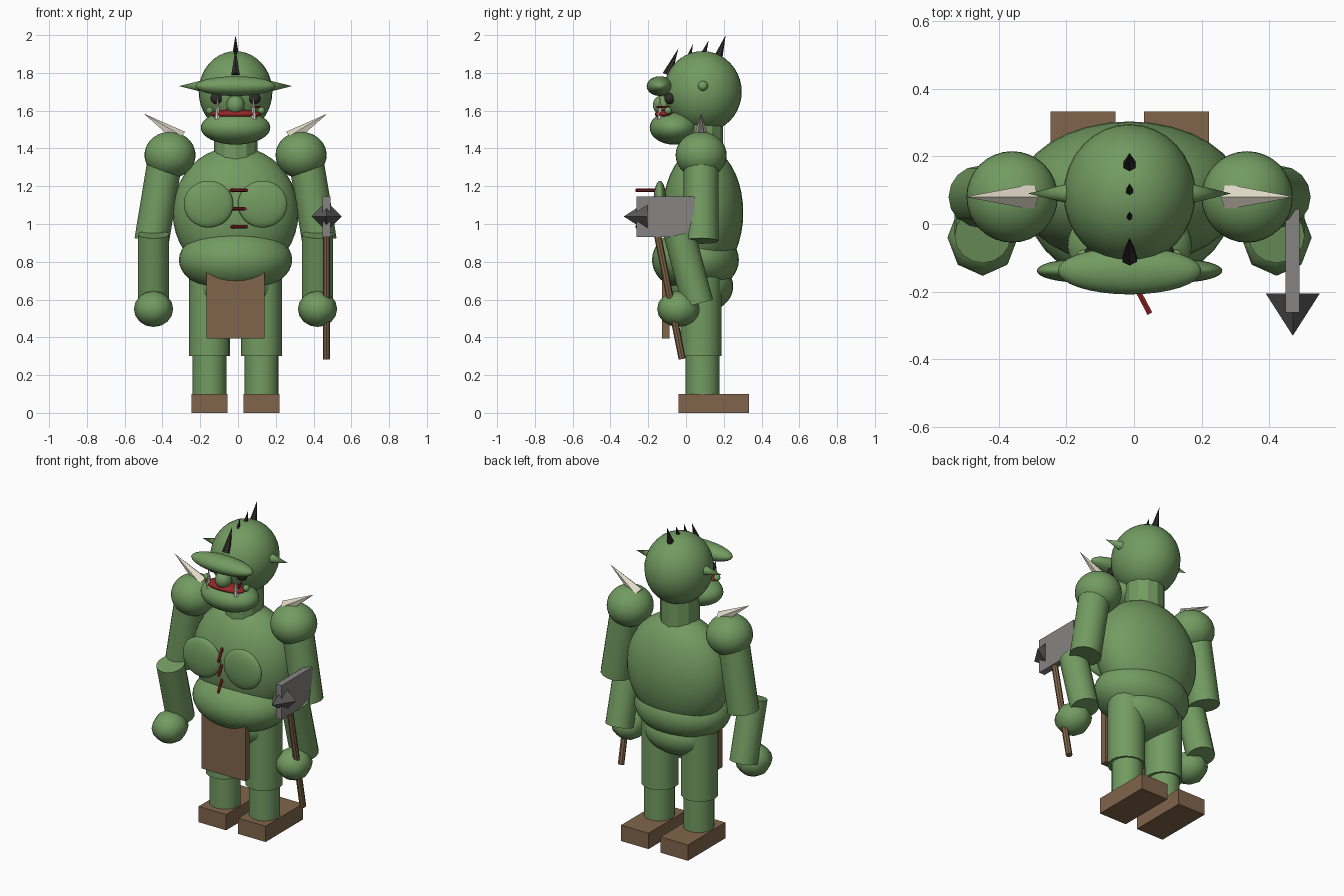
import bpy, math
from mathutils import Vector

CX = -0.013  # body centre line


def material(name, rgb):
    m = bpy.data.materials.new(name)
    m.diffuse_color = (*rgb, 1)
    return m


SKIN = material("green_skin", (0.17, 0.33, 0.12))
BROWN = material("leather", (0.22, 0.13, 0.07))
RED = material("red", (0.3, 0.02, 0.02))
BONE = material("bone", (0.75, 0.7, 0.58))
DARK = material("dark", (0.03, 0.025, 0.025))
STEEL = material("steel", (0.24, 0.23, 0.22))
IRON = material("iron", (0.1, 0.1, 0.1))


def finish(name, mat, smooth):
    ob = bpy.context.object
    ob.name = name
    ob.data.materials.append(mat)
    if smooth:
        bpy.ops.object.transform_apply(location=False, rotation=False, scale=True)
        bpy.ops.object.shade_smooth_by_angle(angle=math.radians(smooth))
    return ob


def ball(name, loc, radii, mat=SKIN, seg=32, rings=20):
    bpy.ops.mesh.primitive_uv_sphere_add(segments=seg, ring_count=rings, radius=1, location=loc)
    bpy.context.object.scale = radii
    return finish(name, mat, 60)


def rod(name, a, b, r1, r2, mat=SKIN, sides=16, smooth=40, spin=0.0):
    a, b = Vector(a), Vector(b)
    d = b - a
    bpy.ops.mesh.primitive_cone_add(vertices=sides, radius1=r1, radius2=r2, depth=d.length,
                                    location=(a + b) / 2)
    ob = bpy.context.object
    ob.rotation_mode = 'QUATERNION'
    ob.rotation_quaternion = d.to_track_quat('Z', 'Y')
    if spin:
        for v in ob.data.vertices:
            x, y = v.co.x, v.co.y
            v.co.x = x * math.cos(spin) - y * math.sin(spin)
            v.co.y = x * math.sin(spin) + y * math.cos(spin)
    return finish(name, mat, smooth)


def box(name, lo, hi, mat):
    lo, hi = Vector(lo), Vector(hi)
    bpy.ops.mesh.primitive_cube_add(size=1, location=(lo + hi) / 2)
    bpy.context.object.scale = hi - lo
    return finish(name, mat, 0)


# trunk
ball("torso", (CX, 0.09, 1.06), (0.333, 0.213, 0.35))
ball("belly", (CX, 0.05, 0.81), (0.30, 0.23, 0.175))
ball("pelvis", (CX, 0.08, 0.67), (0.22, 0.17, 0.14))
rod("neck", (CX, 0.08, 1.34), (CX, 0.08, 1.55), 0.115, 0.115, sides=12, smooth=0)
box("loincloth", (CX - 0.153, -0.127, 0.395), (CX + 0.153, -0.087, 0.75), BROWN)

# head
ball("head", (CX, 0.088, 1.70), (0.195, 0.207, 0.215))
ball("brow", (CX, -0.138, 1.73), (0.212, 0.07, 0.052))
ball("jaw", (CX, -0.062, 1.51), (0.184, 0.13, 0.09))
ball("nose", (CX, -0.125, 1.63), (0.048, 0.05, 0.052))
ball("mouth", (CX, -0.11, 1.582), (0.135, 0.055, 0.025), RED)
rod("face_scar", (0.115, -0.155, 1.62), (0.085, -0.09, 1.62), 0.006, 0.006, RED, 6, 0)

# crest of spikes leaning back
for y, z, ty, tz, r in [(-0.10, 1.79, -0.04, 1.93, 0.025), (0.012, 1.87, 0.037, 1.953, 0.014),
                        (0.085, 1.88, 0.12, 1.972, 0.018), (0.165, 1.865, 0.21, 2.0, 0.026)]:
    rod("crest_spike", (CX, y, z), (CX, ty, tz), r, 0, DARK, 6, 0)

# chest stitches
for z, h in [(1.178, 0.042), (1.08, 0.032), (0.985, 0.042)]:
    rod("chest_stitch", (0.005 - h, -0.185 + h * 1.9, z), (0.005 + h, -0.185 - h * 1.9, z),
        0.009, 0.009, RED, 6, 0)

# mirrored parts
for s, side in [(-1, "right"), (1, "left")]:
    def P(x, y, z):
        return (CX + s * x, y, z)
    ball(side + "_eye", P(0.10, -0.085, 1.665), (0.032, 0.03, 0.03), DARK, 16, 10)
    ball(side + "_cheek_wart", P(0.137, -0.095, 1.60), (0.02, 0.02, 0.02), SKIN, 12, 8)
    rod(side + "_tusk", P(0.095, -0.135, 1.55), P(0.095, -0.14, 1.685), 0.018, 0, BONE, 8, 0)
    rod(side + "_tooth", P(0.115, -0.12, 1.475), P(0.125, -0.14, 1.46), 0.012, 0, BONE, 6, 0)
    rod(side + "_ear", P(0.17, 0.09, 1.73), P(0.30, 0.09, 1.73), 0.032, 0, SKIN, 12, 60)
    ball(side + "_pec", P(0.143, -0.138, 1.105), (0.131, 0.035, 0.124))
    # arm
    ball(side + "_shoulder", P(0.347, 0.08, 1.365), (0.135, 0.135, 0.123))
    rod(side + "_shoulder_spike", P(0.29, 0.08, 1.455), P(0.487, 0.08, 1.585), 0.04, 0, BONE, 5, 0)
    rod(side + "_upper_arm", P(0.37, 0.08, 1.36), P(0.444, 0.08, 0.91), 0.092, 0.092)
    rod(side + "_forearm", P(0.434, -0.035, 0.945), P(0.434, 0.063, 0.578), 0.083, 0.083)
    ball(side + "_hand", P(0.434, -0.04, 0.55), (0.104, 0.113, 0.095), SKIN, 8, 8)
    # leg
    rod(side + "_thigh", P(0.138, 0.08, 0.72), P(0.138, 0.08, 0.30), 0.108, 0.108)
    rod(side + "_shin", P(0.138, 0.088, 0.36), P(0.138, 0.088, 0.08), 0.09, 0.09)
    x0, x1 = sorted((CX + s * 0.042, CX + s * 0.234))
    box(side + "_shoe", (x0, -0.04, 0), (x1, 0.333, 0.1), BROWN)

# axe held in the left hand
rod("axe_handle", (0.468, -0.02, 0.285), (0.468, -0.178, 1.08), 0.019, 0.019, BROWN, 8, 0)
box("axe_blade", (0.448, -0.262, 0.93), (0.489, 0.045, 1.145), STEEL)
rod("axe_spike", (0.469, -0.205, 1.04), (0.469, -0.33, 1.04), 0.08, 0, IRON, 4, 0)
